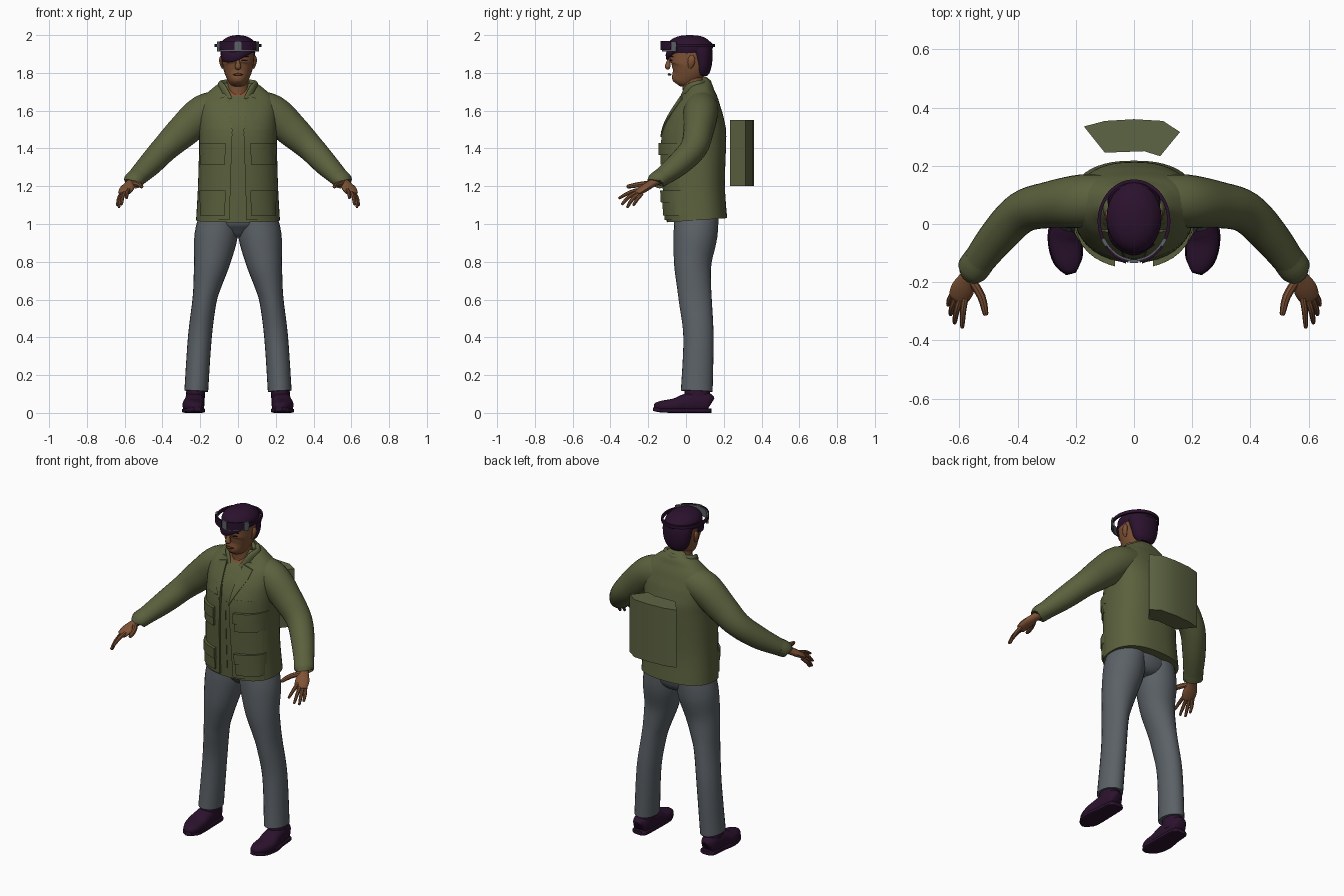
import bpy, bmesh, math
from mathutils import Vector


def material(name, rgb):
    m = bpy.data.materials.new(name)
    m.diffuse_color = (*rgb, 1)
    return m


GREEN = material("olive_cloth", (0.105, 0.118, 0.047))
PACK = material("pack_olive", (0.110, 0.128, 0.056))
GREY = material("slate_grey", (0.105, 0.120, 0.135))
DARK = material("dark_plum", (0.024, 0.006, 0.027))
SKIN = material("brown_skin", (0.210, 0.085, 0.036))
LIPS = material("dark_skin", (0.120, 0.045, 0.022))


def finish(name, bm, mat, mirror=False, angle=40):
    bmesh.ops.recalc_face_normals(bm, faces=bm.faces)
    me = bpy.data.meshes.new(name)
    bm.to_mesh(me)
    bm.free()
    me.materials.append(mat)
    me.shade_smooth()
    me.set_sharp_from_angle(angle=math.radians(angle))
    ob = bpy.data.objects.new(name, me)
    bpy.context.collection.objects.link(ob)
    if mirror:
        ob.modifiers.new("mirror", 'MIRROR').use_mirror_merge = False
    return ob


def resample(rows, k):
    """Catmull-Rom interpolation of rows of numbers."""
    out, n = [], len(rows)
    for i in range(n - 1):
        p = [rows[max(0, min(n - 1, j))] for j in (i - 1, i, i + 1, i + 2)]
        for s in range(k):
            t = s / k
            out.append([0.5 * (2 * b + (c - a) * t + (2 * a - 5 * b + 4 * c - d) * t * t
                               + (3 * b - a - 3 * c + d) * t ** 3) for a, b, c, d in zip(*p)])
    return out + [list(rows[-1])]


def tube(name, rows, mat, up, mirror=False, seg=20, k=4, n=2.0, angle=40):
    """Loft of superellipses: rows of x, y, z, side radius, up radius."""
    pts = resample(rows, k)
    bm = bmesh.new()
    rings = []
    for i, (x, y, z, a, b) in enumerate(pts):
        d = Vector(pts[min(i + 1, len(pts) - 1)][:3]) - Vector(pts[max(i - 1, 0)][:3])
        side = d.cross(Vector(up)).normalized()
        top = side.cross(d).normalized()
        ring = []
        for j in range(seg):
            t = math.tau * j / seg
            c, s = math.cos(t), math.sin(t)
            u = math.copysign(abs(c) ** (2 / n), c) * max(a, 0.001)
            v = math.copysign(abs(s) ** (2 / n), s) * max(b, 0.001)
            ring.append(bm.verts.new(Vector((x, y, z)) + side * u + top * v))
        rings.append(ring)
    for r, q in zip(rings, rings[1:]):
        for j in range(seg):
            bm.faces.new((r[j], r[(j + 1) % seg], q[(j + 1) % seg], q[j]))
    bm.faces.new(rings[0])
    bm.faces.new(rings[-1])
    return finish(name, bm, mat, mirror, angle)


X, Y, Z = (1, 0, 0), (0, 1, 0), (0, 0, 1)

# Jacket body: z, half width, front y, back y
TORSO = [(1.02, .222, -.102, .218), (1.20, .212, -.112, .206), (1.42, .206, -.120, .212),
         (1.52, .208, -.105, .213), (1.60, .210, -.065, .197), (1.66, .195, -.025, .175),
         (1.71, .145, .005, .152), (1.745, .095, .025, .137), (1.75, .05, .05, .11)]
BODY = resample(TORSO, 6)
TN = 2.4
tube("jacket_body", [(0, (f + b) / 2, z, w, (b - f) / 2) for z, w, f, b in TORSO],
     GREEN, Y, seg=48, k=6, n=TN)


def front_y(x, z):
    for r, q in zip(BODY, BODY[1:]):
        if r[0] <= z <= q[0]:
            t = (z - r[0]) / (q[0] - r[0])
            w, f, b = [r[i] + (q[i] - r[i]) * t for i in (1, 2, 3)]
            break
    u = min(abs(x) / w, 0.985)
    return (f + b) / 2 - (b - f) / 2 * (1 - u ** TN) ** (1 / TN)


def patch(name, corners, mat, t_in, t_out, mirror=True, nu=6, nv=8):
    """Plate hugging the chest; corners are inner low, outer low, outer high, inner high."""
    bl, br, tr, tl = [Vector(c) for c in corners]
    bm = bmesh.new()
    grid = {}
    for i in range(nu + 1):
        for j in range(nv + 1):
            u, v = i / nu, j / nv
            p = bl.lerp(br, u).lerp(tl.lerp(tr, u), v)
            y = front_y(p.x, p.y)
            grid[i, j, 0] = bm.verts.new((p.x, y - t_in - (t_out - t_in) * u, p.y))
            grid[i, j, 1] = bm.verts.new((p.x, y + 0.006, p.y))
    for i in range(nu):
        for j in range(nv):
            for s in (0, 1):
                bm.faces.new([grid[i + a, j + b, s] for a, b in ((0, 0), (1, 0), (1, 1), (0, 1))])
    rim = ([(i, 0) for i in range(nu)] + [(nu, j) for j in range(nv)]
           + [(i, nv) for i in range(nu, 0, -1)] + [(0, j) for j in range(nv, 0, -1)])
    for p, q in zip(rim, rim[1:] + rim[:1]):
        bm.faces.new((grid[*p, 0], grid[*q, 0], grid[*q, 1], grid[*p, 1]))
    return finish(name, bm, mat, mirror)


# Open jacket fronts, lapels, pockets and flaps
patch("jacket_front", [(.045, 1.022), (.20, 1.022), (.19, 1.50), (.03, 1.50)], GREEN, .013, 0, nv=16)
patch("jacket_upper_front", [(.03, 1.50), (.19, 1.50), (.13, 1.69), (.055, 1.69)], GREEN, .012, 0)
patch("lapel", [(.028, 1.46), (.105, 1.61), (.115, 1.66), (.055, 1.68)], GREEN, .019, .012)
patch("shirt_placket", [(-.003, 1.05), (.003, 1.05), (.003, 1.60), (-.003, 1.60)], GREEN, .003, .003, False)
patch("neck_opening", [(0, 1.59), (.002, 1.59), (.05, 1.71), (0, 1.71)], SKIN, .005, .005)
for label, z0, z1 in (("chest", 1.315, 1.42), ("hip", 1.045, 1.17)):
    patch(label + "_pocket", [(.07, z0), (.20, z0), (.20, z1), (.07, z1)], GREEN, .022, .012)
    zf = z1 - .055
    patch(label + "_pocket_flap", [(.066, zf), (.204, zf), (.204, z1 + .008), (.066, z1 + .008)],
          GREEN, .030, .018)

# Folded collar around the neck
half = [(.045, -.02, 1.655, .010, .022), (.078, .015, 1.715, .013, .026), (.088, .07, 1.735, .014, .026)]
tube("collar", [(-x, *r) for x, *r in half] + [(0, .122, 1.742, .014, .024)] + half[::-1], GREEN, Z, k=6)

# Sleeves and cuffs
tube("sleeve", [(.07, .085, 1.62, .085, .09), (.18, .078, 1.588, .092, .097), (.29, .066, 1.492, .080, .088),
                (.385, .04, 1.402, .072, .072), (.47, -.045, 1.312, .064, .062),
                (.55, -.150, 1.232, .052, .044)], GREEN, Z, True, seg=24, k=5)
tube("cuff", [(.531, -.124, 1.251, .056, .048), (.556, -.158, 1.228, .055, .046),
              (.560, -.163, 1.222, .046, .038)], GREEN, Z, True, k=2)

# Hands: palm, four fingers and thumb
tube("palm", [(.545, -.145, 1.235, .030, .024), (.567, -.18, 1.215, .029, .021), (.588, -.222, 1.188, .040, .020),
              (.603, -.256, 1.165, .034, .015), (.606, -.262, 1.160, .02, .008)], SKIN, Z, True, seg=14)
FINGERS = [("index_finger", (.580, -.255, 1.180), (.587, -.300, 1.166), (.590, -.352, 1.138)),
           ("middle_finger", (.596, -.256, 1.170), (.610, -.300, 1.146), (.616, -.338, 1.106)),
           ("ring_finger", (.609, -.248, 1.163), (.624, -.285, 1.130), (.630, -.310, 1.090)),
           ("little_finger", (.617, -.234, 1.160), (.632, -.258, 1.132), (.638, -.278, 1.100)),
           ("thumb", (.560, -.190, 1.215), (.524, -.250, 1.208), (.510, -.308, 1.198))]
for label, p, q, r in FINGERS:
    s = .015 if label == "thumb" else .011
    tip = Vector(r) + (Vector(r) - Vector(q)) * .06
    tube(label, [(*p, s, s), (*q, s * .95, s * .95), (*r, s * .65, s * .65), (*tip, .002, .002)],
         SKIN, Z, True, seg=8, k=3)

# Trousers
tube("trouser_leg", [(.095, .058, 1.07, .10, .115), (.116, .050, .94, .114, .116), (.138, .036, .80, .096, .100),
                     (.162, .042, .68, .075, .091), (.178, .050, .59, .064, .087), (.202, .066, .40, .063, .080),
                     (.221, .057, .115, .063, .084)], GREY, Y, True, seg=24, k=5)
tube("trouser_seat", [(0, .055, 1.07, .19, .12), (0, .055, .99, .18, .11), (0, .05, .945, .07, .07),
                      (0, .05, .93, .02, .03)], GREY, Y, seg=24)

# Shoes: upper, ankle and sole
tube("shoe", [(.228, .132, .05, .020, .030), (.229, .118, .055, .042, .050), (.230, .06, .058, .050, .056),
              (.232, -.01, .050, .054, .048), (.236, -.06, .040, .058, .037), (.226, -.125, .034, .047, .031),
              (.217, -.160, .031, .026, .022), (.215, -.168, .03, .008, .008)], DARK, Z, True, n=2.5)
tube("shoe_ankle", [(.228, .06, .05, .050, .070), (.225, .06, .10, .050, .068), (.223, .058, .14, .048, .064)],
     DARK, Y, True)
tube("shoe_sole", [(.229, .134, .012, .030, .012), (.229, .115, .012, .048, .012), (.231, .03, .012, .054, .012),
                   (.236, -.05, .012, .061, .012), (.227, -.125, .014, .051, .012),
                   (.216, -.170, .020, .018, .010)], DARK, Z, True, n=5)

# Neck and head
tube("neck", [(0, .05, 1.66, .070, .065), (0, .04, 1.72, .058, .058), (0, .033, 1.80, .055, .060)], SKIN, Y)
tube("head", [(0, -.050, 1.742, .018, .022), (0, -.040, 1.755, .040, .045), (0, -.012, 1.785, .062, .076),
              (0, .010, 1.825, .078, .098), (0, .017, 1.87, .084, .104), (0, .020, 1.92, .084, .106),
              (0, .020, 1.97, .06, .075)], SKIN, Y, seg=28, k=5, n=2.2)
tube("nose", [(0, -.084, 1.882, .007, .006), (0, -.094, 1.852, .011, .012), (0, -.096, 1.831, .017, .015),
              (0, -.090, 1.820, .010, .006)], SKIN, Y, seg=12)
tube("lips", [(-.026, -.078, 1.790, .004, .002), (0, -.091, 1.792, .006, .007), (.026, -.078, 1.790, .004, .002)],
     LIPS, Z, seg=10)
tube("eye", [(.018, -.084, 1.866, .004, .002), (.033, -.082, 1.867, .005, .005), (.048, -.075, 1.866, .004, .002)],
     DARK, Z, True, seg=8)
tube("eyebrow", [(.014, -.089, 1.884, .004, .003), (.035, -.086, 1.890, .005, .005), (.056, -.070, 1.885, .004, .002)],
     DARK, Z, True, seg=8)
tube("ear", [(.080, .020, 1.825, .006, .008), (.088, .026, 1.845, .008, .017), (.091, .030, 1.872, .009, .019),
             (.086, .030, 1.892, .005, .008)], SKIN, Y, True, seg=12)

# Hair: crown, nape and swept fringe
tube("hair_crown", [(0, .025, 1.900, .084, .108), (0, .022, 1.925, .093, .122), (0, .020, 1.955, .092, .116),
                    (0, .020, 1.982, .068, .088), (0, .02, 1.996, .035, .05), (0, .02, 2.0, .005, .008)],
     DARK, Y, seg=28)
tube("hair_nape", [(0, .082, 1.785, .045, .030), (0, .083, 1.805, .066, .042), (0, .088, 1.85, .083, .050),
                   (0, .082, 1.90, .091, .060), (0, .07, 1.93, .090, .068)], DARK, Y, seg=24)
tube("hair_fringe", [(-.084, .01, 1.905, .008, .026), (-.074, -.050, 1.890, .010, .030), (-.035, -.088, 1.884, .010, .027),
                     (.015, -.096, 1.896, .010, .020), (.065, -.066, 1.914, .008, .012)], DARK, Z)


def band(name, a0, a1, z0, z1, r0, r1, mat, mirror=False, steps=24):
    """Arc of an oval band; angles in degrees from straight ahead."""
    bm = bmesh.new()
    rings = []
    for i in range(steps + 1):
        t = math.radians(a0 + (a1 - a0) * i / steps)
        rings.append([bm.verts.new((math.sin(t) * (.122 + r), .010 - math.cos(t) * (.140 + r), z))
                      for r, z in ((r0, z0), (r1, z0), (r1, z1), (r0, z1))])
    for p, q in zip(rings, rings[1:]):
        for j in range(4):
            bm.faces.new((p[j], p[(j + 1) % 4], q[(j + 1) % 4], q[j]))
    bm.faces.new(rings[0])
    bm.faces.new(rings[-1])
    return finish(name, bm, mat, mirror)


# Headset: strap, grey visor frame, dark panels and clips
band("headset_strap", 50, 310, 1.936, 1.954, -.008, .003, DARK, steps=48)
band("headset_frame", -62, 62, 1.914, 1.963, -.010, -.002, GREY)
band("headset_panel", 9, 50, 1.922, 1.968, -.004, .004, DARK, True, 12)
band("headset_clip", 52, 64, 1.914, 1.966, -.008, .003, GREY, True, 4)
band("headset_centre", -7, 7, 1.922, 1.970, -.008, .004, GREY, steps=4)

# Backpack: curved block behind the shoulders
bm = bmesh.new()
outline = [(-.172, .335), (-.10, .354), (0, .36), (.10, .354), (.158, .316), (.09, .233), (.035, .25), (-.10, .245)]
face = bm.faces.new([bm.verts.new((x, y, 1.20)) for x, y in outline])
ext = bmesh.ops.extrude_face_region(bm, geom=[face])
bmesh.ops.translate(bm, vec=(0, 0, .35), verts=[v for v in ext["geom"] if isinstance(v, bmesh.types.BMVert)])
if not face.is_valid or face not in bm.faces:
    bm.faces.new([v for v in bm.verts if v.co.z < 1.3])
finish("backpack", bm, PACK, angle=30)
